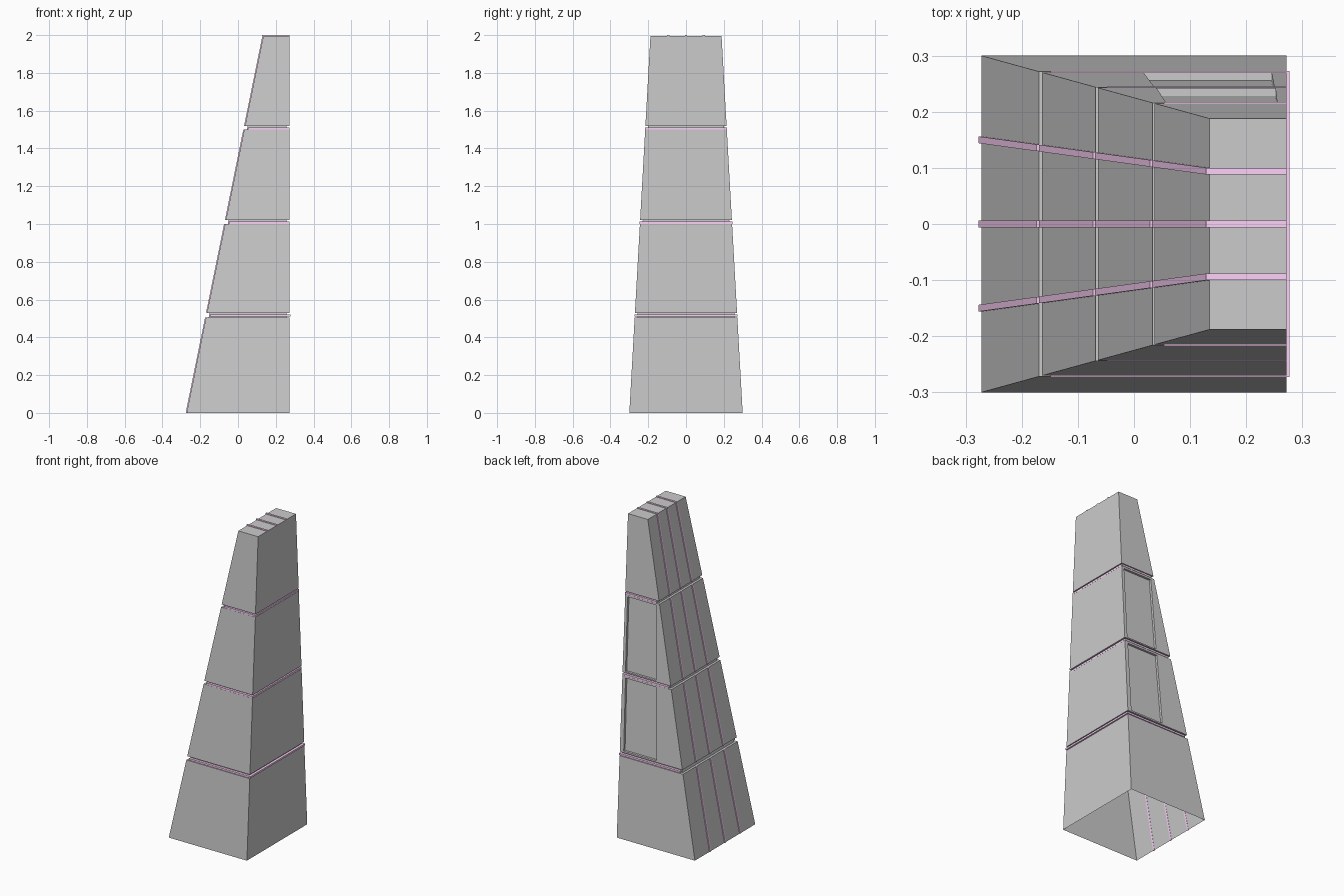
import bpy, bmesh
from mathutils import Vector

if "Cube" in bpy.data.objects:
    bpy.data.objects.remove(bpy.data.objects["Cube"])

TOP = 1.996
RIGHT = 0.272
GROOVES = [(0.505, 0.53), (1.0, 1.02), (1.5, 1.518)]
INSET = 0.014

pink = bpy.data.materials.new("pink_trim")
pink.diffuse_color = (1.0, 0.65, 0.95, 1)
pink.use_nodes = True
pink.node_tree.nodes["Principled BSDF"].inputs["Base Color"].default_value = pink.diffuse_color


def left(z):
    return -0.272 + 0.2035 * z


def half(z):
    return 0.3 - 0.056 * z


def ring(z, d=0.0):
    x0, x1, y = left(z) + d, RIGHT - d, half(z) - d
    return [Vector(p) for p in ((x0, -y, z), (x1, -y, z), (x1, y, z), (x0, y, z))]


def make_object(name, bm, mat=None):
    bmesh.ops.remove_doubles(bm, verts=bm.verts, dist=1e-5)
    bmesh.ops.recalc_face_normals(bm, faces=bm.faces)
    me = bpy.data.meshes.new(name)
    bm.to_mesh(me)
    bm.free()
    ob = bpy.data.objects.new(name, me)
    bpy.context.collection.objects.link(ob)
    if mat:
        me.materials.append(mat)
    return ob


def face(bm, pts):
    bm.faces.new([bm.verts.new(p) for p in pts])


def band(bm, a, b, skip=None):
    n = len(a)
    for i in range(n):
        if i != skip:
            j = (i + 1) % n
            face(bm, (a[i], a[j], b[j], b[i]))


def prism(bm, a, b):
    face(bm, a)
    face(bm, b)
    band(bm, a, b)


# Hollow tapered tower, open underneath, with three stepped grooves
bm = bmesh.new()
zs = [0] + [z for g in GROOVES for z in g] + [TOP]
# Recessed panels on the rear face: segment -> z0, z1, x at bottom, x at top
panels = {1: (0.54, 0.988, (0.017, 0.245), (0.036, 0.25)),
          2: (1.028, 1.488, (0.04, 0.252), (0.057, 0.255))}
for seg in range(4):
    lo, hi = ring(zs[2 * seg]), ring(zs[2 * seg + 1])
    band(bm, lo, hi, 2 if seg in panels else None)
    if seg in panels:
        z0, z1, xb, xt = panels[seg]
        outer = [lo[3], lo[2], hi[2], hi[3]]
        rim = [Vector((x, half(z), z)) for x, z in
               ((xb[0], z0), (xb[1], z0), (xt[1], z1), (xt[0], z1))]
        back = [p - Vector((0, 0.014, 0)) for p in rim]
        band(bm, outer, rim)
        band(bm, rim, back)
        face(bm, back)
for z0, z1 in GROOVES:
    band(bm, ring(z0), ring(z0, INSET))
    band(bm, ring(z0, INSET), ring(z1, INSET))
    band(bm, ring(z1, INSET), ring(z1))
face(bm, ring(TOP))
make_object("tower_body", bm)

# Pink bands in the grooves, wrapping the front, right and rear faces
for n, ((z0, z1), out) in enumerate(zip(GROOVES, (0.277, 0.2715, 0.2715))):
    bm = bmesh.new()
    xs = left(z0) + 0.02
    y = half(z0) + 0.001
    t = 0.015
    za = z0 + (0.004 if n == 0 else 0.001)
    outline = [(xs, -y), (out, -y), (out, y), (xs, y),
               (xs, y - t), (out - t, y - t), (out - t, -y + t), (xs, -y + t)]
    prism(bm, [Vector((px, py, za)) for px, py in outline],
          [Vector((px, py, za + 0.011)) for px, py in outline])
    make_object(f"groove_band_{n + 1}", bm, pink)

# Three pink strips up the sloping face and over the top
normal = Vector((-1, 0, 0.2035)).normalized() * 0.006
for n, k in enumerate((-0.5, 0, 0.5)):
    bm = bmesh.new()
    for seg in range(4):
        z0, z1 = zs[2 * seg], zs[2 * seg + 1]
        quad = [Vector((left(z) + 0.001, k * half(z) + s * 0.006, z))
                for z, s in ((z0, -1), (z0, 1), (z1, 1), (z1, -1))]
        tip = [p + normal for p in quad]
        for p in tip:
            p.z = max(0, p.z)
        prism(bm, quad, tip)
    y = k * half(TOP)
    cap = [Vector((x, y + s * 0.006, TOP - 0.001)) for x, s in
           ((left(TOP) - 0.006, -1), (RIGHT, -1), (RIGHT, 1), (left(TOP) - 0.006, 1))]
    prism(bm, cap, [p + Vector((0, 0, 0.005)) for p in cap])
    make_object(f"slope_strip_{n + 1}", bm, pink)
